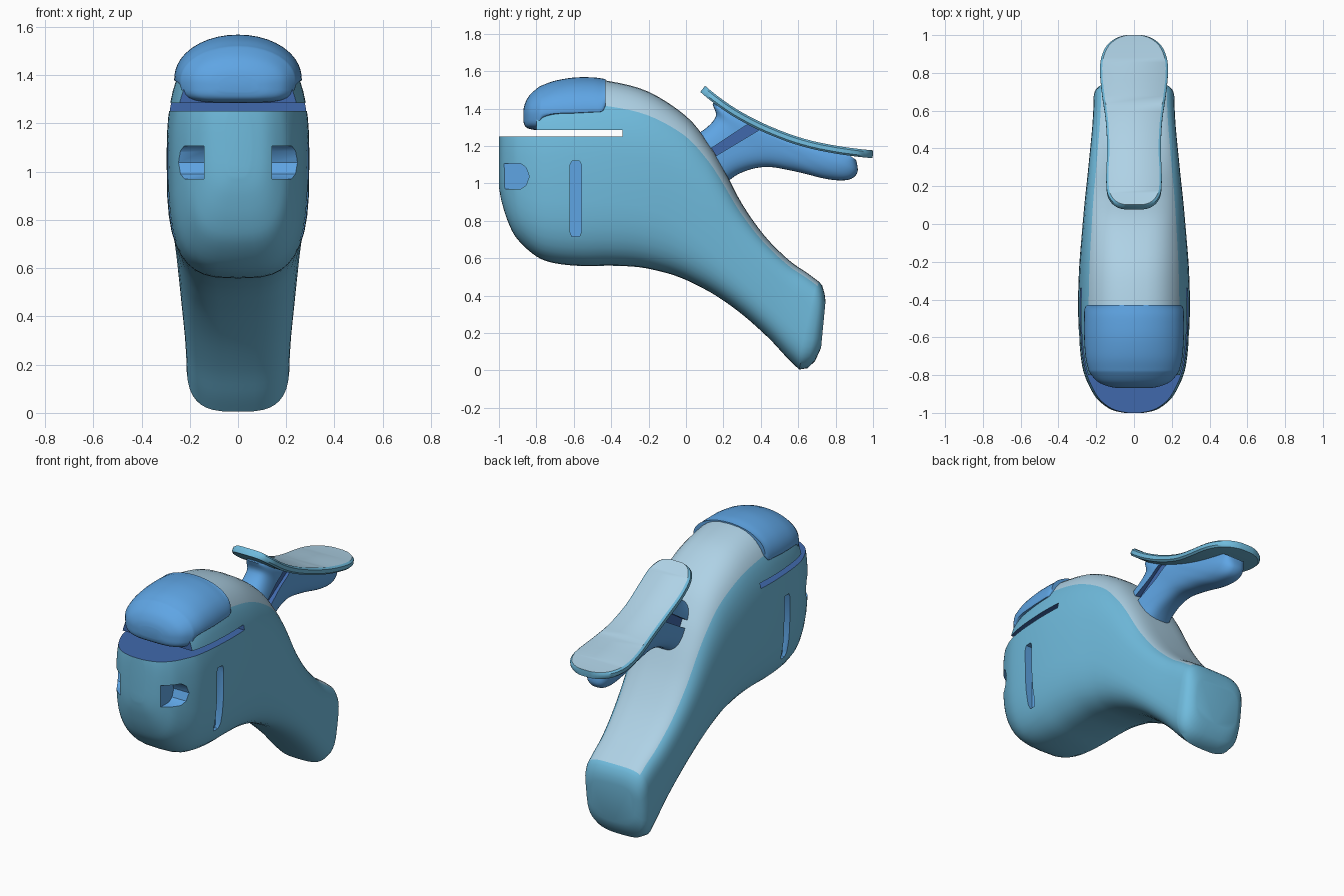
import bpy, bmesh, math
from mathutils import Vector

if "Cube" in bpy.data.objects:
    bpy.data.objects.remove(bpy.data.objects["Cube"])

# Palette: every mesh carries the same slots, so indices survive the cuts
PALETTE = [("teal", (.162, .503, .730)), ("blue", (.114, .376, .775)),
           ("pale_blue", (.428, .645, .791)), ("dark_blue", (.051, .141, .413))]
TEAL, BLUE, PALE, DARK = range(4)
mats = []
for name, rgb in PALETTE:
    m = bpy.data.materials.new(name)
    m.diffuse_color = (*rgb, 1)
    m.use_nodes = True
    m.node_tree.nodes["Principled BSDF"].inputs["Base Color"].default_value = m.diffuse_color
    mats.append(m)


def make(name, verts, faces, mat_of):
    """Closed mesh with outward normals; mat_of(face_index, bmesh_face) gives the colour."""
    bm = bmesh.new()
    vs = [bm.verts.new(v) for v in verts]
    fs = [bm.faces.new([vs[i] for i in f]) for f in faces]
    bmesh.ops.recalc_face_normals(bm, faces=fs)
    for i, f in enumerate(fs):
        f.material_index = mat_of(i, f)
    me = bpy.data.meshes.new(name)
    bm.to_mesh(me)
    bm.free()
    for m in mats:
        me.materials.append(m)
    ob = bpy.data.objects.new(name, me)
    bpy.context.collection.objects.link(ob)
    return ob


def loft(name, rings, mat_of):
    n = len(rings[0])
    faces = [(r * n + k, r * n + (k + 1) % n, (r + 1) * n + (k + 1) % n, (r + 1) * n + k)
             for r in range(len(rings) - 1) for k in range(n)]
    faces += [tuple(range(n)), tuple(range((len(rings) - 1) * n, len(rings) * n))]
    return make(name, [p for r in rings for p in r], faces, mat_of)


def smooth_path(pts, steps):
    """Catmull-Rom through tuples of any length."""
    out = []
    for i in range(len(pts) - 1):
        p0, p1, p2, p3 = pts[max(i - 1, 0)], pts[i], pts[i + 1], pts[min(i + 2, len(pts) - 1)]
        for s in range(steps):
            t = s / steps
            out.append(tuple(.5 * (2 * b + (c - a) * t + (2 * a - 5 * b + 4 * c - d) * t * t
                                   + (3 * b - a - 3 * c + d) * t ** 3)
                             for a, b, c, d in zip(p0, p1, p2, p3)))
    return out + [pts[-1]]


def section(top, bot, hw, nt, nb, mid=.5):
    """Superellipse ring between a top and a bottom point; a vertex sits at 0.81 of the top width."""
    tb = math.acos(.81 ** (nt / 2))
    ang = [math.pi / 2 + (tb - math.pi / 2) * i / 6 for i in range(6)]
    ang += [tb * (1 - i / 6) for i in range(6)]
    ang += [-math.pi / 2 * i / 10 for i in range(11)]
    half = []
    for a in ang:
        n = nt if a >= 0 else nb
        u = abs(math.cos(a)) ** (2 / n) if abs(math.cos(a)) > 1e-6 else 0
        v = abs(math.sin(a)) ** (2 / n)
        f = mid * (1 - v) if a >= 0 else mid + (1 - mid) * v
        half.append((u * hw, top[0] + (bot[0] - top[0]) * f, top[1] + (bot[1] - top[1]) * f))
    return half + [(-x, y, z) for x, y, z in half[-2:0:-1]]


def prism(name, poly, x0, x1, mat):
    n = len(poly)
    verts = [(x, y, z) for x in (x0, x1) for y, z in poly]
    faces = [tuple(range(n)), tuple(range(n, 2 * n))]
    faces += [(k, (k + 1) % n, n + (k + 1) % n, n + k) for k in range(n)]
    ob = make(name, verts, faces, lambda i, f: mat)
    ob.hide_render = True
    return ob


def cut(ob, cutters):
    for c in cutters:
        m = ob.modifiers.new("cut", 'BOOLEAN')
        m.operation, m.solver, m.object = 'DIFFERENCE', 'EXACT', c
    dg = bpy.context.evaluated_depsgraph_get()
    me = bpy.data.meshes.new_from_object(ob.evaluated_get(dg))
    ob.modifiers.clear()
    ob.data = me
    for c in cutters:
        bpy.data.objects.remove(c)


def shade(ob, angle=35):
    bpy.ops.object.select_all(action='DESELECT')
    ob.select_set(True)
    bpy.context.view_layer.objects.active = ob
    bpy.ops.object.shade_smooth_by_angle(angle=math.radians(angle))


# Body: top y, z, bottom y, z, half width, top squareness
stations = [
    (-1, 1.27, -1, .98, .05, 2.65), (-.985, 1.33, -.985, .90, .115, 2.65),
    (-.95, 1.40, -.95, .79, .17, 2.65), (-.9, 1.44, -.9, .70, .215, 2.65),
    (-.8, 1.49, -.8, .61, .262, 2.65), (-.7, 1.53, -.7, .573, .282, 2.65),
    (-.55, 1.557, -.55, .558, .293, 2.65), (-.4, 1.545, -.4, .56, .296, 2.65),
    (-.2, 1.49, -.25, .552, .29, 2.7), (0, 1.36, -.12, .525, .277, 2.9),
    (.12, 1.215, -.04, .50, .268, 3.1), (.2, 1.08, .04, .465, .26, 3.3),
    (.3, .89, .16, .40, .248, 3.5), (.42, .72, .30, .30, .235, 3.8),
    (.55, .59, .44, .175, .222, 4.1), (.65, .52, .54, .068, .216, 4.4),
    (.71, .475, .605, .005, .214, 4.5)]
rings = [section((s[0], s[1]), (s[2], s[3]), s[4], s[5], 3.2) for s in smooth_path(stations, 4)]
back_rows = len(rings) - 1
for t, b, w in (((.728, .455), (.65, .012), .208), ((.741, .41), (.69, .05), .19),
                ((.746, .37), (.722, .12), .15)):
    rings.append(section(t, b, w, 4, 3.2))
ring_n = len(rings[0])


def body_colour(i, f):
    row, k = divmod(i, ring_n)
    on_top = k < 6 or k >= ring_n - 6
    return PALE if on_top and row < back_rows and f.calc_center_median().y > -.47 else TEAL


body = loft("body", rings, body_colour)

# Mouth slot, eye recesses and side grooves
cutters = [prism("mouth_cutter", [(-1.2, 1.252), (-.34, 1.252), (-.34, 1.285), (-.8, 1.285),
                                  (-.8, 1.7), (-1.2, 1.7)], -.5, .5, DARK)]
eye = [(-1.1, .97), (-.885, .97), (-.855, .99), (-.838, 1.038), (-.855, 1.085),
       (-.885, 1.107), (-1.1, 1.107)]
groove = [(-.61, .715), (-.57, .715), (-.56, .74), (-.56, 1.1), (-.57, 1.12),
          (-.61, 1.12), (-.62, 1.1), (-.62, .74)]
for s in (-1, 1):
    cutters.append(prism("eye_cutter", eye, s * .14, s * .45, BLUE))
    cutters.append(prism("groove_cutter", groove, s * .237, s * .45, BLUE))
cut(body, cutters)
shade(body)

# Domed cap over the front: y, top z, middle z, bottom z, half width
cap_stations = [
    (-.869, 1.395, 1.36, 1.33, .08), (-.86, 1.43, 1.365, 1.305, .135),
    (-.835, 1.473, 1.37, 1.291, .192), (-.79, 1.513, 1.372, 1.29, .232),
    (-.765, 1.526, 1.375, 1.34, .243), (-.7, 1.549, 1.378, 1.367, .257),
    (-.6, 1.566, 1.38, 1.372, .264), (-.5, 1.567, 1.385, 1.377, .264),
    (-.45, 1.561, 1.39, 1.38, .262), (-.43, 1.558, 1.42, 1.412, .25)]
cap = loft("front_cap", [section((y, t), (y, b), w, 2.05, 4, (t - m) / (t - b))
                         for y, t, m, b, w in smooth_path(cap_stations, 4)], lambda i, f: BLUE)
shade(cap, 45)

# Support under the seat: front/top y, z, rear/underside y, z, half width
post_stations = [
    (-.02, 1.22, .18, .97, .115), (.10, 1.29, .28, 1.05, .1), (.16, 1.36, .42, 1.088, .09),
    (.145, 1.43, .58, 1.065, .09), (.24, 1.385, .76, 1.022, .09), (.4, 1.305, .87, 1.02, .092),
    (.6, 1.225, .917, 1.06, .088), (.85, 1.165, .91, 1.125, .07)]
post = loft("seat_support", [section((s[0], s[1]), (s[2], s[3]), s[4], 2.8, 2.8)
                             for s in smooth_path(post_stations, 5)], lambda i, f: BLUE)
slit = [(.10, 1.165), (.14, 1.135), (.39, 1.285), (.37, 1.325), (.32, 1.31)]
cut(post, [prism("slit_cutter", slit, s * .07, s * .3, DARK) for s in (-1, 1)])
shade(post, 40)

# Seat plate: y, z of the upper face, half width
seat_stations = [
    (.102, 1.522, .055), (.112, 1.514, .092), (.135, 1.494, .122), (.18, 1.459, .143),
    (.27, 1.397, .147), (.4, 1.327, .142), (.55, 1.265, .149), (.68, 1.226, .168),
    (.8, 1.202, .18), (.88, 1.19, .174), (.945, 1.182, .145), (.985, 1.178, .095), (1.0, 1.177, .045)]
path = smooth_path(seat_stations, 3)
seat_rings = []
for i, (y, z, w) in enumerate(path):
    a, b = path[max(i - 1, 0)], path[min(i + 1, len(path) - 1)]
    d = Vector((b[0] - a[0], b[1] - a[1])).normalized()
    down = Vector((d.y, -d.x))
    half = [(w - .012, 0), (w, .01), (w, .032), (w - .01, .042)]
    pts = [(x, y + down.x * h, z + down.y * h) for x, h in half]
    seat_rings.append(pts + [(-x, yy, zz) for x, yy, zz in reversed(pts)])
seat = loft("seat", seat_rings, lambda i, f: PALE if i % 8 == 7 and len(f.verts) == 4 else TEAL)
shade(seat, 40)
